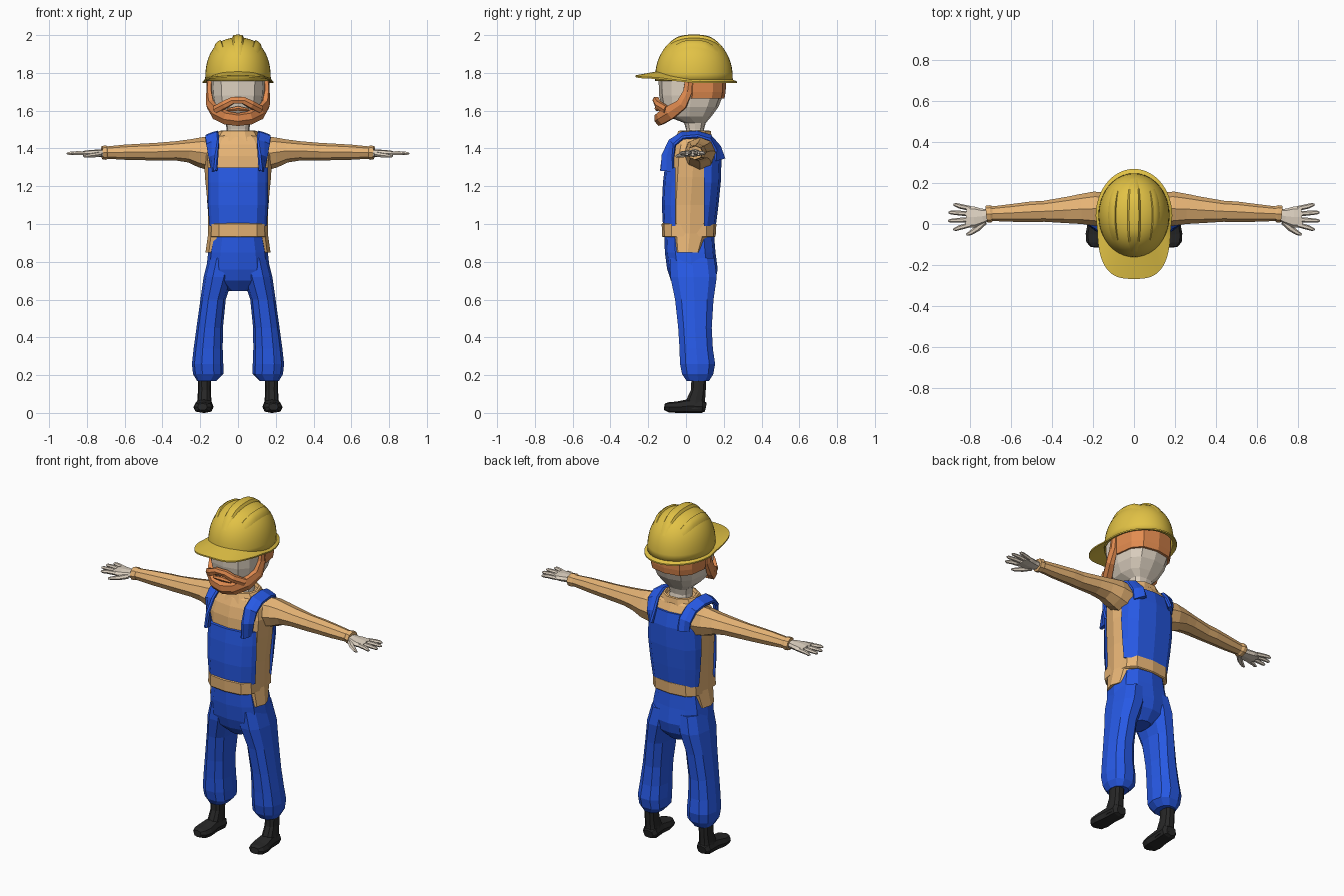
import bpy, bmesh
from math import sin, cos, pi, copysign, sqrt
from mathutils import Vector


def material(name, r, g, b):
    m = bpy.data.materials.new(name)
    m.diffuse_color = (r, g, b, 1)
    return m


YELLOW = material("yellow", 0.76, 0.54, 0.06)
BLUE = material("blue", 0.02, 0.10, 0.78)
SHIRT = material("tan orange", 0.80, 0.46, 0.18)
SKIN = material("skin", 0.74, 0.65, 0.54)
HAIR = material("red hair", 0.76, 0.26, 0.08)
BLACK = material("black", 0.02, 0.02, 0.02)


def skin_rings(name, rings, mat, mirror=False, closed=True, caps=True):
    """Bridge equal-length point rings into one mesh object."""
    bm = bmesh.new()
    vs = [[bm.verts.new(p) for p in r] for r in rings]
    n = len(vs[0])
    for a, b in zip(vs, vs[1:]):
        for i in range(n if closed else n - 1):
            j = (i + 1) % n
            bm.faces.new((a[i], a[j], b[j], b[i]))
    if caps:
        bm.faces.new(vs[0])
        bm.faces.new(vs[-1])
    bmesh.ops.recalc_face_normals(bm, faces=bm.faces)
    me = bpy.data.meshes.new(name)
    bm.to_mesh(me)
    bm.free()
    ob = bpy.data.objects.new(name, me)
    bpy.context.collection.objects.link(ob)
    me.materials.append(mat)
    if mirror:
        mod = ob.modifiers.new("mirror", 'MIRROR')
        mod.use_mirror_merge = False
    return ob


def unit(i, n, p=2.0):
    c, s = cos(2 * pi * i / n), sin(2 * pi * i / n)
    return copysign(abs(c) ** (2 / p), c), copysign(abs(s) ** (2 / p), s)


def loft(name, rows, mat, n=12, p=2.6, ymin=-9, ymax=9, caps=True, **kw):
    """Rows are (z, centre x, half width, y front, y back); y may be clipped."""
    rings = []
    for z, cx, rx, y0, y1 in rows:
        ring = []
        for i in range(n):
            u, v = unit(i, n, p)
            y = (y0 + y1) / 2 + v * (y1 - y0) / 2
            ring.append((cx + u * rx, min(max(y, ymin), ymax), z))
        rings.append(ring)
    return skin_rings(name, rings, mat, caps=caps, **kw)


def sweep(name, rows, mat, n=8, p=2.0, up=(0, 0, 1), **kw):
    """Rows are (x, y, z, half width, half height) along a path."""
    pts = [Vector(r[:3]) for r in rows]
    rings = []
    for k, r in enumerate(rows):
        t = (pts[min(k + 1, len(pts) - 1)] - pts[max(k - 1, 0)]).normalized()
        side = t.cross(Vector(up)).normalized()
        top = side.cross(t)
        rings.append([pts[k] + side * (r[3] * u) + top * (r[4] * v)
                      for u, v in (unit(i, n, p) for i in range(n))])
    return skin_rings(name, rings, mat, **kw)


# Shirt torso, collar, sleeves and cuffs
loft("shirt_torso", [(0.85, 0, .172, -.08, .10), (0.95, 0, .158, -.10, .14),
                     (1.10, 0, .160, -.108, .155), (1.25, 0, .175, -.10, .168),
                     (1.36, 0, .180, -.092, .172), (1.42, 0, .165, -.075, .16),
                     (1.46, 0, .135, -.055, .14), (1.48, 0, .08, -.03, .12)], SHIRT)
loft("shirt_collar", [(1.44, 0, .135, -.065, .145), (1.492, 0, .10, -.045, .135),
                      (1.495, 0, .088, -.035, .125), (1.46, 0, .07, -.02, .11)],
     SHIRT, n=10, p=2.2)
sweep("sleeve", [(.13, .07, 1.37, .085, .09), (.20, .075, 1.38, .083, .08),
                 (.26, .073, 1.387, .073, .061), (.33, .068, 1.387, .064, .051),
                 (.44, .062, 1.382, .051, .047), (.50, .06, 1.382, .05, .044),
                 (.60, .054, 1.38, .043, .04), (.70, .05, 1.378, .035, .032)],
      SHIRT, mirror=True)
sweep("cuff", [(.69, .05, 1.378, .036, .033), (.70, .05, 1.378, .042, .038),
               (.72, .048, 1.377, .041, .036), (.718, .048, 1.377, .03, .026)],
      SHIRT, mirror=True)

# Hands
sweep("palm", [(.705, .046, 1.376, .026, .020), (.74, .038, 1.375, .038, .019),
               (.78, .034, 1.374, .052, .018), (.82, .036, 1.374, .052, .013)],
      SKIN, p=2.5, mirror=True)
for k, (y0, x1, y1) in enumerate([(.076, .882, .094), (.049, .905, .056),
                                  (.022, .907, .016), (-.004, .882, -.026)]):
    ym = y0 * .4 + y1 * .6
    sweep(f"finger_{k + 1}", [(.80, y0, 1.374, .012, .012), (.85, ym, 1.376, .012, .011),
                              (x1 - .01, y1, 1.374, .009, .009), (x1, y1, 1.373, .004, .004)],
          SKIN, n=6, mirror=True)
sweep("thumb", [(.73, .012, 1.370, .016, .014), (.765, -.022, 1.364, .015, .013),
                (.80, -.045, 1.360, .011, .010), (.818, -.052, 1.358, .005, .005)],
      SKIN, n=6, mirror=True)

# Overalls: bib, back panel, straps
loft("bib_front", [(0.99, 0, .152, -.122, .14), (1.10, 0, .158, -.128, .14),
                   (1.22, 0, .160, -.122, .14), (1.30, 0, .160, -.112, .14)],
     BLUE, p=3.2, ymax=-.055)
loft("bib_back", [(0.99, 0, .152, -.1, .158), (1.10, 0, .162, -.1, .172),
                  (1.22, 0, .170, -.1, .184), (1.34, 0, .165, -.1, .188),
                  (1.42, 0, .140, -.1, .172)], BLUE, p=3.2, ymin=.095)
sweep("strap", [(.125, -.100, 1.28, .038, .012), (.130, -.096, 1.36, .038, .012),
                (.134, -.072, 1.43, .038, .012), (.138, -.02, 1.468, .038, .012),
                (.136, .06, 1.474, .036, .012), (.125, .125, 1.455, .036, .012),
                (.110, .165, 1.40, .036, .012), (.105, .178, 1.34, .036, .012)],
      BLUE, p=5, mirror=True, up=(.35, .001, 1))

# Belt band
loft("belt", [(.93, 0, .148, -.122, .152), (.935, 0, .156, -.126, .157),
              (1.0, 0, .153, -.129, .161), (1.005, 0, .145, -.122, .152)], SHIRT, p=3.2)

# Trousers: hips and legs
loft("hips", [(.95, 0, .138, -.115, .148), (.85, 0, .158, -.112, .156),
              (.76, 0, .168, -.10, .168), (.70, 0, .13, -.08, .155),
              (.645, 0, .05, -.03, .11)], BLUE)
loft("trouser_leg", [(.82, .085, .072, -.09, .155), (.72, .104, .078, -.088, .168),
                     (.60, .132, .067, -.062, .150), (.45, .150, .070, -.045, .140),
                     (.34, .158, .077, -.038, .146), (.26, .161, .083, -.036, .158),
                     (.205, .158, .080, -.024, .148), (.17, .165, .052, .0, .125)],
     BLUE, n=10, p=2.4, mirror=True)

# Boots
loft("boot_shaft", [(.23, .178, .036, .03, .112), (.12, .178, .034, .024, .106),
                    (.07, .178, .037, .0, .103), (.02, .178, .045, -.01, .104)],
     BLACK, n=10, mirror=True)
sweep("boot_foot", [(.175, .104, .030, .030, .024), (.176, .085, .034, .046, .034),
                    (.180, .01, .036, .045, .036), (.183, -.05, .030, .053, .030),
                    (.186, -.092, .030, .047, .027), (.188, -.113, .032, .025, .018)],
      BLACK, p=2.8, mirror=True)

# Neck and head
loft("head", [(1.45, 0, .066, -.005, .105), (1.50, 0, .060, .0, .095),
              (1.535, 0, .066, -.01, .105), (1.57, 0, .105, -.10, .135),
              (1.62, 0, .130, -.130, .172), (1.68, 0, .142, -.142, .196),
              (1.78, 0, .148, -.146, .208), (1.86, 0, .125, -.12, .18)], SKIN, p=2.8)

# Hair at the back, beard, moustache and mouth
loft("back_hair", [(1.665, 0, .148, -.14, .204), (1.70, 0, .153, -.14, .210),
                   (1.80, 0, .155, -.14, .214)], HAIR, p=2.8, ymin=.02)
half = [(.148, .018, 1.79, .016, .020), (.152, .008, 1.70, .016, .026),
        (.148, -.022, 1.635, .022, .032), (.115, -.085, 1.59, .026, .040),
        (.062, -.128, 1.562, .028, .036)]
mid = [(0, -.140, 1.553, .028, .034)]
sweep("beard", half + mid + [(-a, b, c, d, e) for a, b, c, d, e in half[::-1]],
      HAIR, n=6, p=2.6, up=(0, -.35, 1))
half = [(.120, -.105, 1.605, .016, .022), (.070, -.148, 1.632, .018, .022),
        (.03, -.158, 1.654, .018, .020)]
mid = [(0, -.160, 1.655, .018, .018)]
sweep("moustache", half + mid + [(-a, b, c, d, e) for a, b, c, d, e in half[::-1]],
      HAIR, n=6, p=2.6)
sweep("lower_lip", [(-.055, -.140, 1.604, .012, .008), (0, -.152, 1.612, .015, .014),
                    (.055, -.140, 1.604, .012, .008)], HAIR, n=6)

# Hard hat dome
CY, RX, RY, Z0, H, P = .042, .174, .206, 1.757, .23, 2.4
smooth = []
rows = []
for k in range(13):
    a = k / 12 * pi / 2 * .985
    r, h = cos(a) ** (2 / P), sin(a) ** (2 / P)
    rows.append((Z0 + H * h, 0, RX * r, CY - RY * r, CY + RY * r))
dome = loft("helmet_dome", rows, YELLOW, n=40, p=2, caps=False)
dome.modifiers.new("shell", 'SOLIDIFY').thickness = .006
smooth.append(dome)


def dome_z(x, y):
    r = min(sqrt((x / RX) ** 2 + ((y - CY) / RY) ** 2), .995)
    return Z0 + H * (1 - r ** P) ** (1 / P)


# Raised ridges over the dome
def ridge(name, x0, x1, ya, yb, lift, mirror=False):
    rings = []
    for k in range(21):
        y = ya + (yb - ya) * k / 20
        s = sqrt(max(0, 1 - ((y - CY) / (RY * 1.12)) ** 2))
        end = min(1, 4 * min(k, 20 - k) / 20)
        w = x1 - x0
        ring = []
        for f, g in ((0, -.006), (.18, lift), (.5, lift * 1.15), (.82, lift), (1, -.006)):
            x = (x0 + w * f) * s
            ring.append((x * (1 + max(g, 0) * end), y,
                         dome_z(x, y) + (g * end if g > 0 else g)))
        rings.append(ring)
    smooth.append(skin_rings(name, rings, YELLOW, mirror=mirror, closed=False, caps=False))


ridge("helmet_centre_ridge", -.036, .036, -.135, .22, .014)
ridge("helmet_side_ridge", .085, .128, -.08, .17, .010, True)

# Brim with the long front visor
inner, outer, low_out, low_in = [], [], [], []
for i in range(64):
    u, v = unit(i, 64)
    if v < 0:
        u2, v2 = unit(i, 64, 3.0)
        ox, oy = .180 * u2, .04 + .308 * v2
    else:
        ox, oy = .187 * u, .04 + .229 * v
    ix, iy = RX * .97 * u, CY + RY * .97 * v

    def rim(x, y):
        f = min(1, max(0, (.04 - y) / .17))
        return 1.755 + f * (.040 - .024 * (x / .18) ** 2) - max(0, -.18 - y) * .09

    inner.append((ix, iy, rim(ix, iy) + .012))
    outer.append((ox, oy, rim(ox, oy)))
    low_out.append((ox, oy, rim(ox, oy) - .008))
    low_in.append((ix, iy, rim(ix, iy)))
smooth.append(skin_rings("helmet_brim", [inner, outer, low_out, low_in, inner], YELLOW, caps=False))

bpy.ops.object.select_all(action='DESELECT')
for ob in smooth:
    ob.select_set(True)
bpy.context.view_layer.objects.active = dome
bpy.ops.object.shade_smooth_by_angle(angle=0.6)
